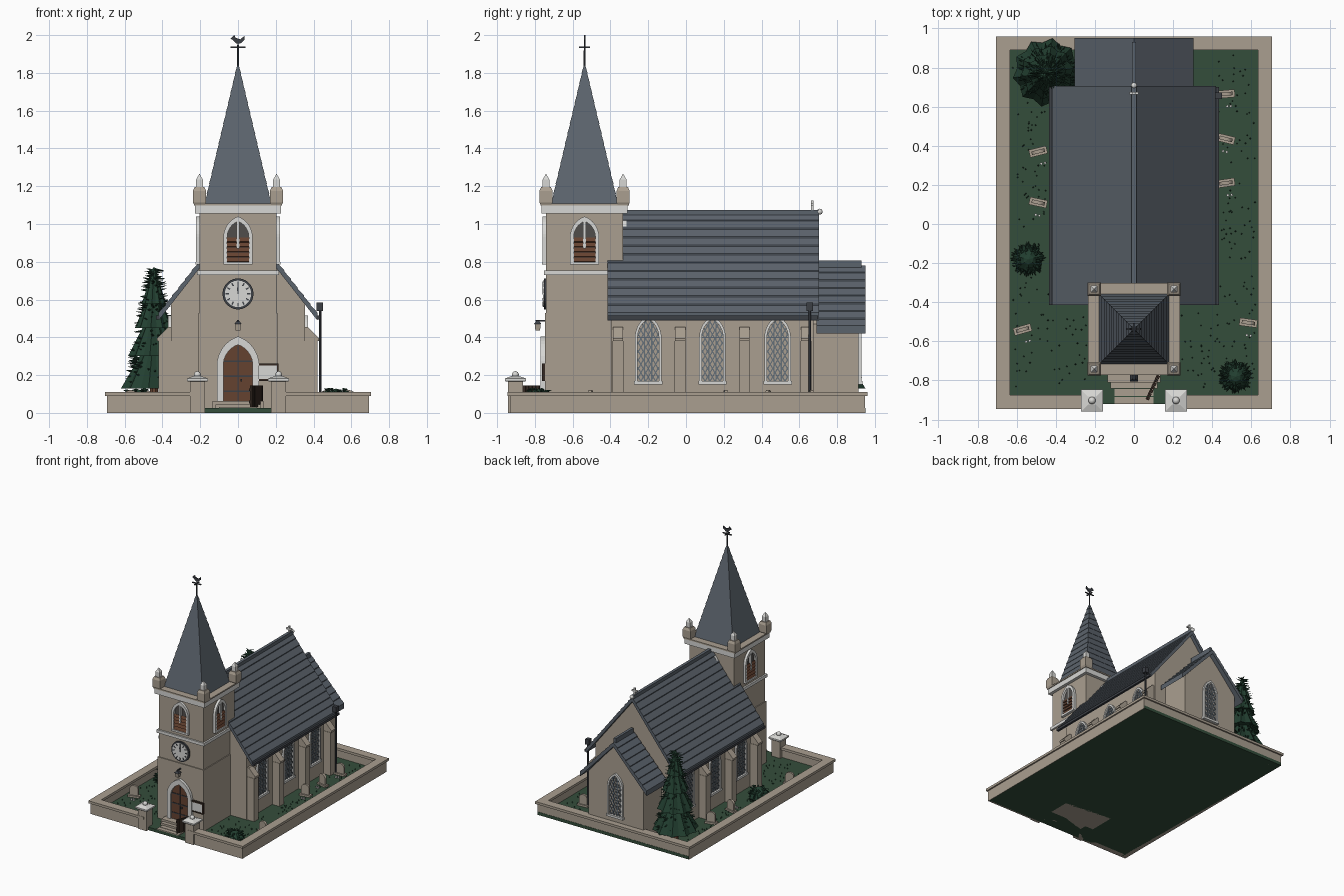
import bpy, bmesh, math, random
from mathutils import Matrix, Vector

random.seed(4)
old = bpy.data.objects.get("Cube")
if old:
    bpy.data.objects.remove(old, do_unlink=True)


def material(name, r, g, b):
    m = bpy.data.materials.new(name)
    m.use_nodes = True
    m.diffuse_color = (r, g, b, 1)
    m.node_tree.nodes["Principled BSDF"].inputs["Base Color"].default_value = (r, g, b, 1)
    return m


STONE = material("tan stone", .40, .345, .28)
TRIM = material("pale trim", .68, .68, .66)
SLATE = material("roof slate", .105, .125, .15)
WOOD = material("brown wood", .13, .055, .03)
GATE = material("dark wood", .035, .022, .016)
IRON = material("dark iron", .045, .05, .06)
GRASS = material("grass green", .034, .075, .043)
LEAF = material("leaf green", .016, .05, .03)
LEAD = material("window lead", .13, .16, .19)
HOLE = material("shadowed opening", .08, .075, .07)


def finish(name, bm, mat, place=Matrix()):
    bmesh.ops.recalc_face_normals(bm, faces=bm.faces)
    me = bpy.data.meshes.new(name)
    bm.to_mesh(me)
    bm.free()
    me.materials.append(mat)
    ob = bpy.data.objects.new(name, me)
    ob.matrix_world = place
    bpy.context.collection.objects.link(ob)
    return ob


def boxes(name, mat, items, place=Matrix()):
    """Each item: x range, y range, z range, optional tilt about its own x axis."""
    bm = bmesh.new()
    for x0, x1, y0, y1, z0, z1, *tilt in items:
        mid = Matrix.Translation(((x0 + x1) / 2, (y0 + y1) / 2, (z0 + z1) / 2))
        turn = Matrix.Rotation(tilt[0] if tilt else 0, 4, 'X')
        bmesh.ops.create_cube(bm, size=1, matrix=mid @ turn @ Matrix.Diagonal((x1 - x0, y1 - y0, z1 - z0, 1)))
    return finish(name, bm, mat, place)


def prism(name, mat, outline, y0, y1, place=Matrix()):
    """Extrude an (x, z) outline along y."""
    bm = bmesh.new()
    face = bm.faces.new([bm.verts.new((x, y0, z)) for x, z in outline])
    out = bmesh.ops.extrude_face_region(bm, geom=[face])["geom"]
    bmesh.ops.translate(bm, vec=(0, y1 - y0, 0), verts=[v for v in out if isinstance(v, bmesh.types.BMVert)])
    return finish(name, bm, mat, place)


def lathe(name, mat, profile, segs, loc, jag=0.0, smooth=False):
    """Turn (radius, z) pairs; with four segments the radius is the half width."""
    bm = bmesh.new()
    k = math.sqrt(2) if segs == 4 else 1
    rings = []
    for r, z in profile:
        ring = []
        for j in range(segs):
            a = math.tau * (j + .5) / segs
            q = k * r * (1 + jag * (-1) ** j)
            ring.append(bm.verts.new((q * math.cos(a), q * math.sin(a), z)))
        rings.append(ring)
    for lo, hi in zip(rings, rings[1:]):
        for j in range(segs):
            n = (j + 1) % segs
            bm.faces.new((lo[j], lo[n], hi[n], hi[j]))
    bm.faces.new(rings[0])
    bm.faces.new(rings[-1])
    bmesh.ops.remove_doubles(bm, verts=bm.verts, dist=.0002)
    ob = finish(name, bm, mat, Matrix.Translation(loc))
    if smooth:
        for p in ob.data.polygons:
            p.use_smooth = True
    return ob


def ball(name, mat, r, loc):
    steps = [math.pi * i / 8 - math.pi / 2 for i in range(9)]
    return lathe(name, mat, [(r * math.cos(a), r * math.sin(a)) for a in steps], 12, loc, smooth=True)


def wall_face(x, y, degrees=0):
    """Local -y points out of the wall; 0 front, 90 at +x, -90 at -x, 180 back."""
    return Matrix.Translation((x, y, 0)) @ Matrix.Rotation(math.radians(degrees), 4, 'Z')


def arch(a, z0, spring, top, n=8):
    rise = top - spring
    R = (a * a + rise * rise) / (2 * a)
    end = math.atan2(rise, R - a)
    right = [(a - R + R * math.cos(end * i / n), spring + R * math.sin(end * i / n)) for i in range(n + 1)]
    return [(a, z0)] + right + [(-x, z) for x, z in right[-2::-1]] + [(-a, z0)]


def surround(name, a, z0, spring, top, w, depth, place):
    ring = arch(a, z0, spring, top) + arch(a - w, z0, spring, top - w * 1.3)[::-1]
    prism(name, TRIM, ring, 0, -depth, place)


def clipped(p, d, poly):
    """Part of a line inside a convex counter-clockwise outline."""
    lo, hi = -9, 9
    for (ax, az), (bx, bz) in zip(poly, poly[1:] + poly[:1]):
        nx, nz = az - bz, bx - ax
        dist, rate = (p[0] - ax) * nx + (p[1] - az) * nz, d[0] * nx + d[1] * nz
        if abs(rate) < 1e-9:
            continue
        lo, hi = (max(lo, -dist / rate), hi) if rate > 0 else (lo, min(hi, -dist / rate))
    return lo, hi


def leaded_window(name, place):
    surround(name + "_surround", .07, .16, .40, .515, .014, .016, place)
    boxes(name + "_sill", TRIM, [(-.075, .075, -.022, 0, .15, .168)], place)
    pane = arch(.056, .165, .40, .495)
    prism(name + "_glass", STONE, pane, 0, -.003, place)
    bm = bmesh.new()
    lines = [((0, .1 + .045 * i), (s * .5, .866)) for i in range(12) for s in (-1, 1)]
    lines += [((x, .3), (0, 1)) for x in (-.019, .019)] + [((0, .40), (1, 0))]
    for p, d in lines:
        t0, t1 = clipped(p, d, pane)
        if t1 > t0:
            t = (t0 + t1) / 2
            m = Matrix.Translation((p[0] + d[0] * t, -.005, p[1] + d[1] * t))
            m = m @ Matrix.Rotation(math.atan2(d[0], d[1]), 4, 'Y') @ Matrix.Diagonal((.006, .006, t1 - t0, 1))
            bmesh.ops.create_cube(bm, size=1, matrix=m)
    finish(name + "_lattice", bm, LEAD, place)


def gable_roof(name, half, eave, ridge, y0, y1, courses, thick=.035):
    side = []
    for i in range(courses):
        for t, lift in ((i / courses, .007), ((i + 1) / courses, 0)):
            side.append((half * (1 - t), eave + (ridge - eave) * t + lift))
    top = side + [(-x, z) for x, z in side[-2::-1]]
    prism(name, SLATE, top + [(-half, eave - thick), (0, ridge - thick), (half, eave - thick)], y0, y1)


# Churchyard ground, boundary wall and gate
boxes("ground", GRASS, [(-.69, .69, -.92, .95, 0, .025)])
for part, o, z0, z1 in (("wall", .012, 0, .09), ("wall_coping", 0, .09, .11)):
    X, F, B, w = .705 - o, -.945 + o, .96 - o, .07 - 2 * o
    boxes("boundary_" + part, STONE, [
        (-X, X, B - w, B, z0, z1), (-X, -X + w, F, B - w, z0, z1), (X - w, X, F, B - w, z0, z1),
        (-X + w, -.2, F, F + w, z0, z1), (.2, X - w, F, F + w, z0, z1)])
for s in (-1, 1):
    lathe("gate_post", STONE, [(.04, 0), (.04, .165)], 4, (s * .215, -.903, 0))
    lathe("gate_post_cap", TRIM, [(.05, .165), (.056, .17), (.056, .182), (.02, .195)], 4, (s * .215, -.903, 0))
    ball("gate_post_ball", TRIM, .019, (s * .215, -.903, .202))
hinge = Matrix.Translation((.07, -.90, 0)) @ Matrix.Rotation(math.radians(65), 4, 'Z')
boxes("gate", GATE, [(.02 * i, .02 * i + .017, -.006, .006, .03, .145) for i in range(7)] +
      [(0, .14, .004, .012, z, z + .015) for z in (.05, .115)], hinge)
boxes("path_slabs", STONE, [(-.1, .1, y, y + .035, .02, .032) for y in (-.92, -.88)])
boxes("door_steps", STONE, [(-.135, .135, -.81, -.73, 0, .062), (-.12, .12, -.84, -.81, 0, .045)])

# Tower
TY = -.537
boxes("tower_walls", STONE, [(-.21, .21, TY - .21, TY + .21, 0, .53), (-.203, .203, TY - .203, TY + .203, .53, 1.06)])
boxes("tower_string_course", TRIM, [(-.216, .216, TY - .216, TY + .216, .73, .755)])
boxes("tower_cornice", TRIM, [(-.228, .228, TY - .228, TY + .228, 1.055, 1.097)])
boxes("tower_coping", STONE, [(-.234, .234, TY - .234, TY + .234, 1.097, 1.108)])
for sx in (-1, 1):
    for sy in (-1, 1):
        at = (sx * .204, TY + sy * .204, 0)
        lathe("pinnacle", STONE, [(.028, 1.1), (.035, 1.115), (.035, 1.175), (.026, 1.195)], 4, at)
        lathe("pinnacle_finial", TRIM, [(.018, 1.195), (.018, 1.235), (.001, 1.265)], 4, at)
spire, N = [], 14
for i in range(N):
    for t, flare in ((i / N, .003), ((i + 1) / N, 0)):
        spire.append((.175 * (1 - t) + flare + .001, 1.105 + .745 * t))
lathe("spire", SLATE, spire, 4, (0, TY, 0))
lathe("vane_rod", IRON, [(.006, 1.82), (.004, 1.97)], 8, (0, TY, 0))
boxes("vane_arms", IRON, [(-.04, .04, TY - .004, TY + .004, 1.932, 1.94), (-.004, .004, TY - .03, TY + .03, 1.932, 1.94)])
prism("vane_cockerel", IRON, [(-.01, 1.955), (.012, 1.955), (.035, 1.975), (.033, 1.995), (.012, 1.978),
                              (-.012, 1.985), (-.02, 2.0), (-.032, 1.99), (-.04, 1.98), (-.028, 1.975)], TY - .004, TY + .004)

# Belfry openings on all four faces
for deg in (0, 90, 180, -90):
    a = math.radians(deg)
    place = wall_face(.203 * math.sin(a), TY - .203 * math.cos(a), deg)
    prism("belfry_opening", HOLE, arch(.06, .795, .93, 1.02), 0, -.003, place)
    surround("belfry_surround", .077, .79, .93, 1.04, .02, .02, place)
    boxes("belfry_louvres", WOOD, [(-.057, .057, -.014, -.006, .80 + .026 * i, .823 + .026 * i, -.4) for i in range(5)], place)
    boxes("belfry_mullion", TRIM, [(-.007, .007, -.02, 0, .87, 1.02)], place)
    boxes("belfry_sill", TRIM, [(-.077, .077, -.022, 0, .785, .80)], place)

# Door, clock, lantern and notice board on the tower front
front = wall_face(0, TY - .21)
prism("door", WOOD, arch(.085, .06, .24, .37), 0, -.008, front)
surround("door_surround", .112, .03, .25, .405, .034, .022, front)
boxes("door_straps", IRON, [(-.075, .075, -.012, -.006, z, z + .008) for z in (.11, .19, .27)] +
      [(-.002, .002, -.011, -.006, .06, .355), (.012, .022, -.018, -.006, .165, .18)], front)
dial = Matrix.Translation((0, TY - .203, .63)) @ Matrix.Rotation(math.pi / 2, 4, 'X')
for part, mat, r, d in (("clock_rim", IRON, .082, .012), ("clock_face", TRIM, .07, .016)):
    lathe(part, mat, [(r, 0), (r, d)], 32, (0, 0, 0)).matrix_world = dial
bm = bmesh.new()
for i in range(12):
    m = Matrix.Rotation(math.tau * i / 12, 4, 'Z') @ Matrix.Translation((0, .057, .017))
    bmesh.ops.create_cube(bm, size=1, matrix=m @ Matrix.Diagonal((.007, .017, .004, 1)))
for length, turn in ((.05, 0), (.035, .06)):
    m = Matrix.Rotation(turn, 4, 'Z') @ Matrix.Translation((0, length / 2, .018))
    bmesh.ops.create_cube(bm, size=1, matrix=m @ Matrix.Diagonal((.006, length, .004, 1)))
finish("clock_marks_and_hands", bm, IRON, dial)
boxes("lantern_bracket", IRON, [(-.004, .004, -.05, 0, .485, .493)], front)
lathe("lantern", STONE, [(.012, .435), (.016, .47)], 4, (0, TY - .248, 0))
lathe("lantern_cap", IRON, [(.02, .47), (.004, .49)], 4, (0, TY - .248, 0))
boxes("notice_board", TRIM, [(.112, .208, -.012, 0, .18, .25)], front)
boxes("notice_board_frame", GATE, [(.098, .215, -.016, 0, .25, .262), (.098, .108, -.016, 0, .17, .25),
                                   (.206, .215, -.016, 0, .17, .25), (.098, .215, -.016, 0, .17, .18)], front)

# Nave and chancel
prism("nave_walls", STONE, [(-.355, .01), (.355, .01), (.355, .58), (0, 1.035), (-.355, .58)], -.395, .675)
gable_roof("nave_roof", .42, .525, 1.06, -.415, .705, 12)
boxes("nave_ridge", SLATE, [(-.012, .012, -.34, .705, 1.045, 1.074)])
prism("chancel_walls", STONE, [(-.25, .01), (.25, .01), (.25, .47), (0, .75), (-.25, .47)], .66, .912)
gable_roof("chancel_roof", .305, .455, .78, .69, .95, 8)
boxes("chancel_ridge", SLATE, [(-.011, .011, .70, .93, .77, .808)])
leaded_window("east_window", wall_face(0, .912, 180))
boxes("gable_cross", TRIM, [(-.007, .007, .662, .676, 1.07, 1.125), (-.024, .024, .662, .676, 1.095, 1.108)])
ball("ridge_ball", TRIM, .016, (0, .708, 1.065))
for s in (-1, 1):
    boxes("gutter", IRON, [(s * .425 - .01, s * .425 + .01, -.415, .70, .495, .515)])
    for y in (-.20, .14, .485):
        leaded_window("nave_window", wall_face(s * .355, y, s * 90))
    for y in (-.36, -.03, .31, .635):
        prism("buttress", STONE, [(-.03, .01), (.03, .01), (.03, .38), (-.03, .38)], 0, -.065, wall_face(s * .355, y, s * 90))
        prism("buttress_cap", STONE, [(s * .35, .38), (s * .428, .38), (s * .428, .395), (s * .37, .455), (s * .35, .455)], y - .027, y + .027)
lathe("downpipe", IRON, [(.008, .03), (.008, .54)], 8, (.435, .655, 0))
boxes("downpipe_hopper", IRON, [(.415, .45, .638, .672, .54, .585)])

# Gravestones with flowers
for x, y, turn in ((-.49, .37, 14), (-.49, .11, -12), (-.57, -.54, 16), (.47, .665, 5), (.47, .435, -14), (.47, .21, 8), (.585, -.505, -8)):
    place = wall_face(x, y, turn)
    boxes("grave_plinth", STONE, [(-.046, .046, -.02, .02, .02, .04)], place)
    prism("headstone", STONE, arch(.034, .035, .09, .12), -.009, .009, place)
    boxes("grave_flowers", TRIM, [(d, d + .012, -.07, -.058, .025, .04) for d in (-.005, .014)], place)

# Conifer, bushes and grass tufts
tree = (-.445, .775, 0)
lathe("tree_trunk", WOOD, [(.025, .02), (.02, .2)], 8, tree)
for r, z0, z1 in ((.165, .13, .42), (.13, .3, .56), (.095, .45, .68), (.06, .58, .77)):
    lathe("tree_tier", LEAF, [(r * .7, z0 + .015), (r, z0), (.004, z1)], 20, tree, jag=.07)


def spikes(name, mat, spots):
    """Thin four-sided blades: base, direction, length, width."""
    bm = bmesh.new()
    for base, way, length, width in spots:
        m = Matrix.Translation(base + way * length / 2) @ way.to_track_quat('Z', 'Y').to_matrix().to_4x4()
        bmesh.ops.create_cone(bm, segments=4, radius1=width, radius2=0, depth=length, cap_ends=True, matrix=m)
    finish(name, bm, mat)


def spray(cx, cy, radius_at, z0, z1, n, length):
    for _ in range(n):
        z, a = random.uniform(z0, z1), random.uniform(0, math.tau)
        out, r = Vector((math.cos(a), math.sin(a), random.uniform(-.1, .25))).normalized(), radius_at(z)
        yield Vector((cx + out.x * r, cy + out.y * r, z)), out, length, .008


spikes("tree_twigs", LEAF, spray(tree[0], tree[1], lambda z: .12 * (.78 - z) / .65, .14, .76, 260, .05))
for x, y in ((-.54, -.18), (.52, -.78)):
    lathe("bush", LEAF, [(.06, .02), (.075, .05), (.06, .09), (.025, .12), (.002, .128)], 14, (x, y, 0), jag=.08)
    spikes("bush_twigs", LEAF, spray(x, y, lambda z: .065 - .4 * max(0, z - .06), .03, .125, 90, .028))
tufts = []
while len(tufts) < 260:
    x, y = random.uniform(-.62, .62), random.uniform(-.84, .87)
    if abs(x) > .43 or (y < -.45 and abs(x) > .24):
        tufts.append((Vector((x, y, .02)), Vector((0, 0, 1)), .018, .006))
spikes("grass_tufts", LEAF, tufts)
